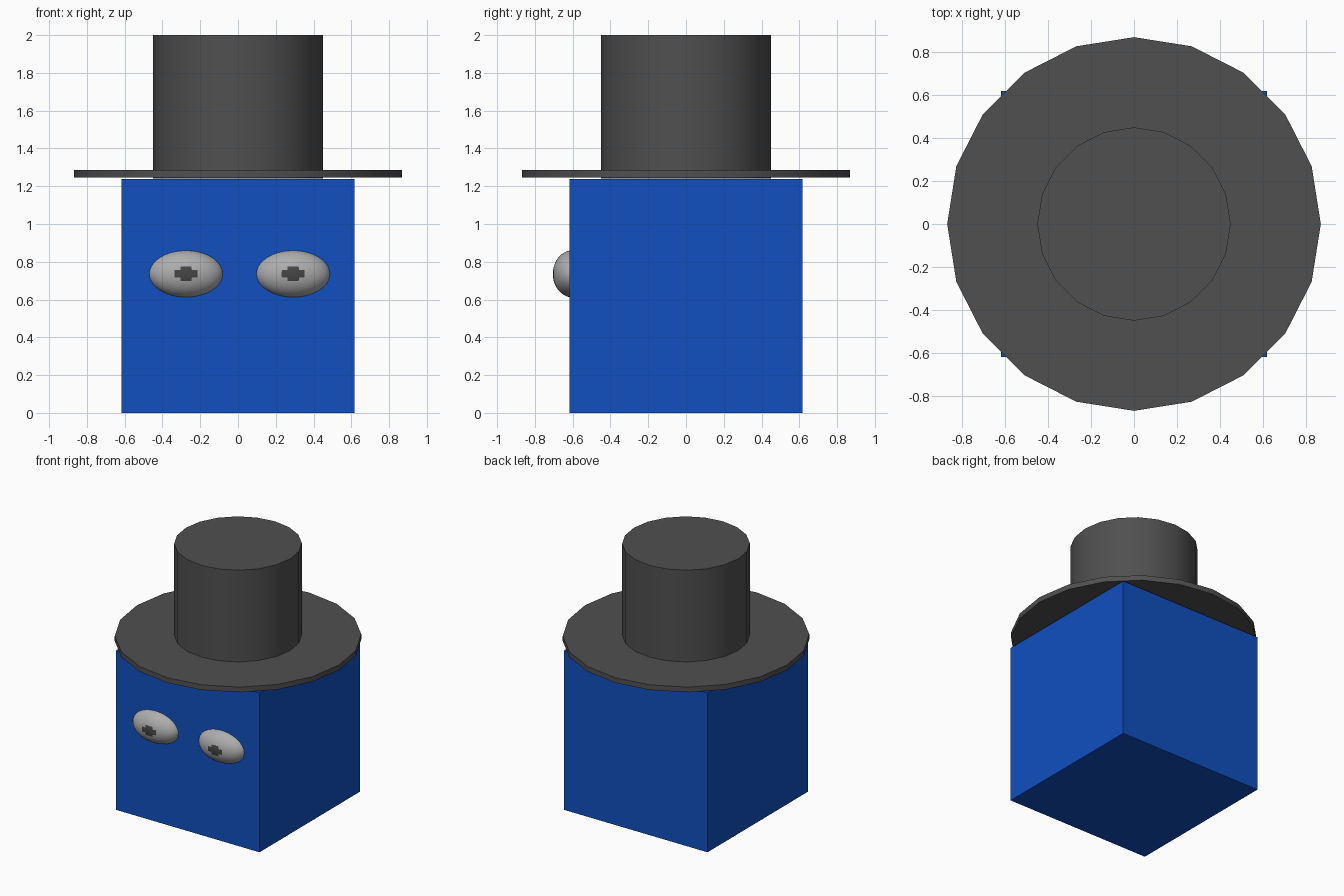
import bpy
import math

if "Cube" in bpy.data.objects:
    bpy.data.objects.remove(bpy.data.objects["Cube"])


def material(name, rgb):
    mat = bpy.data.materials.new(name)
    mat.diffuse_color = (*rgb, 1)
    mat.use_nodes = True
    mat.node_tree.nodes["Principled BSDF"].inputs["Base Color"].default_value = mat.diffuse_color
    return mat


BLUE = material("blue", (0.005, 0.08, 0.52))
FELT = material("dark_felt", (0.08, 0.08, 0.08))
WHITE = material("eye_grey", (0.42, 0.42, 0.42))
DARK = material("pupil_dark", (0.06, 0.06, 0.06))


def finish(name, *mats):
    ob = bpy.context.object
    ob.name = name
    for mat in mats:
        ob.data.materials.append(mat)
    return ob


def disc(name, radius, bottom, top):
    bpy.ops.mesh.primitive_cylinder_add(vertices=20, radius=radius, depth=top - bottom,
                                        location=(0, 0, (bottom + top) / 2))
    bpy.ops.object.shade_smooth_by_angle(angle=math.radians(30))
    return finish(name, FELT)


def eye(name, x):
    bpy.ops.mesh.primitive_uv_sphere_add(segments=40, ring_count=20, radius=1,
                                         location=(x, -0.6, 0.736))
    ob = finish(name, WHITE, DARK)
    # pupil: the patch of faces round the front pole, without its corners
    for face in ob.data.polygons:
        c = face.center
        u, v = abs(c.x), abs(c.z)
        if c.y < 0 and max(u, v) < 0.3 and u + v < 0.4:
            face.material_index = 1
    ob.scale = (0.197, 0.105, 0.125)
    bpy.ops.object.transform_apply(location=False, rotation=False, scale=True)
    bpy.ops.object.shade_smooth()


# head block
bpy.ops.mesh.primitive_cube_add(size=1, location=(0, 0, 0.619))
bpy.context.object.scale = (1.234, 1.234, 1.238)
finish("head", BLUE)
bpy.ops.object.transform_apply(location=False, rotation=False, scale=True)

# hat
disc("hat_brim", 0.868, 1.247, 1.287)
disc("hat_crown", 0.449, 1.24, 2.0)

# eyes
eye("left_eye", -0.275)
eye("right_eye", 0.292)
